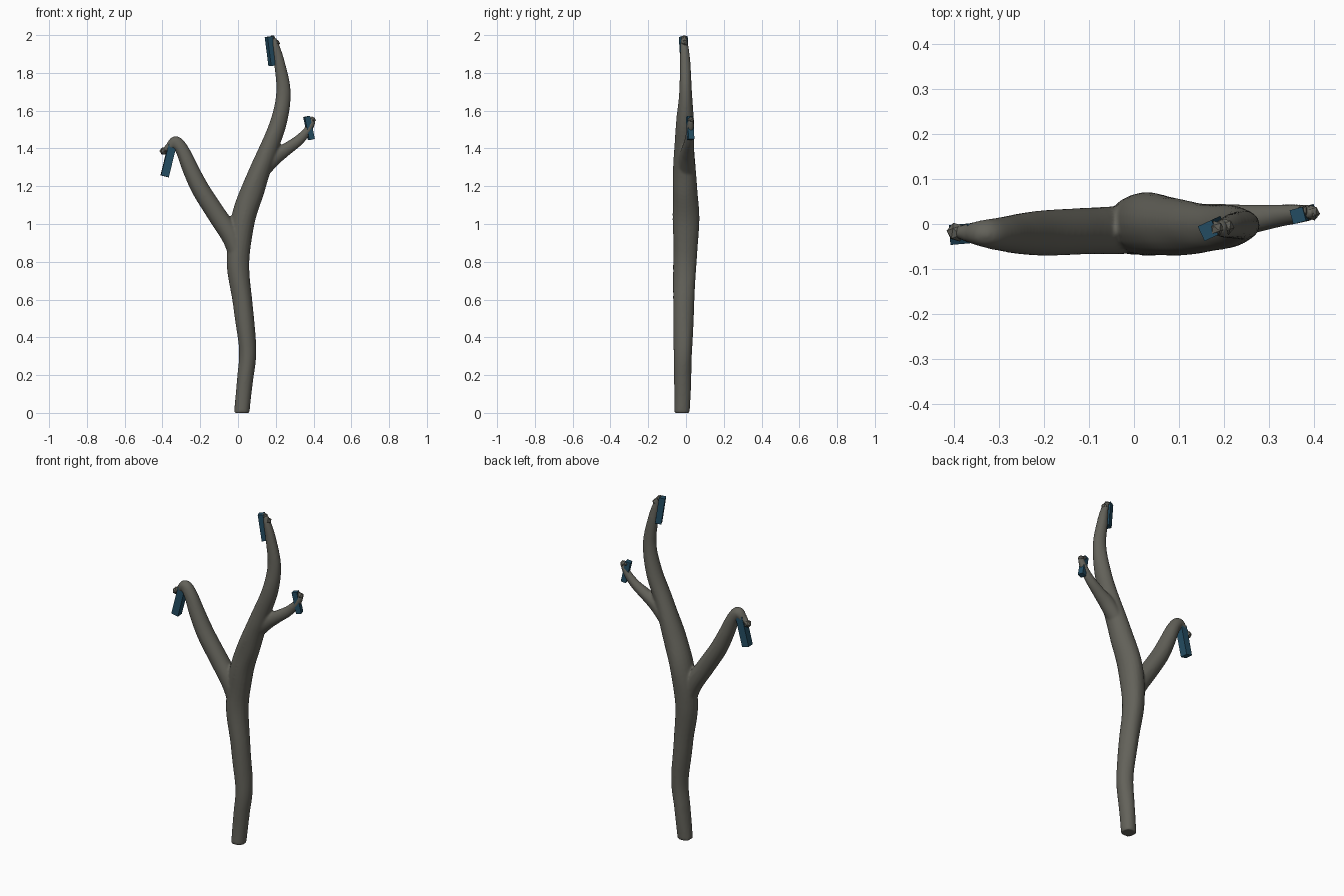
import bpy, bmesh, math
from mathutils import Vector, noise

if "Cube" in bpy.data.objects:
    bpy.data.objects.remove(bpy.data.objects["Cube"])


def material(name, rgb):
    m = bpy.data.materials.new(name)
    m.diffuse_color = (*rgb, 1)
    m.use_nodes = True
    m.node_tree.nodes["Principled BSDF"].inputs["Base Color"].default_value = m.diffuse_color
    return m


bark = material("grey bark", (0.125, 0.122, 0.102))
blue = material("dark blue", (0.018, 0.075, 0.125))


def spline(pts, steps=8):
    """Catmull-Rom through (x, y, z, radius, depth radius) points."""
    out = []
    for i in range(len(pts) - 1):
        a, b = pts[max(i - 1, 0)], pts[i]
        c, d = pts[i + 1], pts[min(i + 2, len(pts) - 1)]
        for s in range(steps):
            t = s / steps
            out.append([0.5 * (2 * q + (r - p) * t + (2 * p - 5 * q + 4 * r - u) * t * t
                               + (3 * q - p - 3 * r + u) * t ** 3)
                        for p, q, r, u in zip(a, b, c, d)])
    out.append(list(pts[-1]))
    return out


def sweep(bm, pts, flat_start=False, sides=20):
    """Tapered tube whose path bends mainly in the xz plane."""
    path = spline(pts)
    rings = []
    for i, p in enumerate(path):
        c = Vector(p[:3])
        tan = Vector(path[min(i + 1, len(path) - 1)][:3]) - Vector(path[max(i - 1, 0)][:3])
        tan.y = 0
        tan.normalize()
        if flat_start and i == 0:
            tan = Vector((0, 0, 1))
        side = Vector((tan.z, 0, -tan.x))
        ring = []
        for k in range(sides):
            a = 2 * math.pi * k / sides
            bump = 1 + 0.07 * noise.noise(Vector((math.cos(a), math.sin(a), c.z * 5 + c.x * 3)))
            ring.append(bm.verts.new(c + side * (math.cos(a) * p[3] * bump)
                                     + Vector((0, math.sin(a) * p[4] * bump, 0))))
        rings.append(ring)
    for r0, r1 in zip(rings, rings[1:]):
        for k in range(sides):
            n = (k + 1) % sides
            bm.faces.new((r0[k], r0[n], r1[n], r1[k]))
    bm.faces.new(rings[0][::-1])
    bm.faces.new(rings[-1])


def finish(bm, name, mat, smooth):
    bmesh.ops.recalc_face_normals(bm, faces=bm.faces)
    me = bpy.data.meshes.new(name)
    bm.to_mesh(me)
    bm.free()
    me.materials.append(mat)
    for f in me.polygons:
        f.use_smooth = smooth
    ob = bpy.data.objects.new(name, me)
    bpy.context.collection.objects.link(ob)
    return ob


# Trunk with its three limbs, fused into one skin
bm = bmesh.new()
sweep(bm, [(0.02, -0.022, 0.0, 0.041, 0.041), (0.038, -0.018, 0.18, 0.043, 0.046),
           (0.05, -0.016, 0.35, 0.046, 0.05), (0.025, -0.012, 0.58, 0.052, 0.056),
           (0.0, -0.006, 0.8, 0.06, 0.062), (0.022, 0.0, 1.0, 0.064, 0.07),
           (0.085, -0.005, 1.2, 0.062, 0.064), (0.15, -0.01, 1.37, 0.05, 0.056),
           (0.215, -0.005, 1.54, 0.044, 0.046), (0.241, -0.002, 1.7, 0.038, 0.034),
           (0.22, -0.004, 1.85, 0.029, 0.028), (0.2, -0.009, 1.94, 0.02, 0.022),
           (0.187, -0.01, 1.985, 0.013, 0.015)], True)
sweep(bm, [(0.005, -0.01, 0.8, 0.045, 0.05), (-0.03, -0.014, 0.92, 0.052, 0.055),
           (-0.113, -0.016, 1.05, 0.05, 0.052), (-0.195, -0.02, 1.18, 0.048, 0.05),
           (-0.25, -0.022, 1.29, 0.043, 0.045), (-0.295, -0.022, 1.39, 0.036, 0.037),
           (-0.33, -0.021, 1.432, 0.033, 0.031), (-0.362, -0.02, 1.41, 0.022, 0.023),
           (-0.394, -0.018, 1.387, 0.013, 0.013)])
sweep(bm, [(0.13, 0.0, 1.28, 0.038, 0.045), (0.19, 0.003, 1.35, 0.041, 0.043),
           (0.25, 0.009, 1.392, 0.034, 0.035), (0.32, 0.018, 1.442, 0.028, 0.025),
           (0.37, 0.023, 1.497, 0.022, 0.02), (0.393, 0.025, 1.545, 0.017, 0.016),
           (0.382, 0.025, 1.562, 0.012, 0.012)])
tree = finish(bm, "forked_branch", bark, True)
mod = tree.modifiers.new("fuse", 'REMESH')
mod.mode = 'VOXEL'
mod.voxel_size = 0.007
mod.use_smooth_shade = True
mod = tree.modifiers.new("soften", 'SMOOTH')
mod.factor = 0.5
mod.iterations = 3

# Blue tags hung on the tips: centre, size, tilt in front view, turn about z
tags = [("left", (-0.368, -0.021, 1.336), (0.042, 0.044, 0.172), 14, 5),
        ("top", (0.174, -0.01, 1.915), (0.034, 0.036, 0.155), -8, 25),
        ("right", (0.376, 0.022, 1.508), (0.03, 0.032, 0.125), -12, 15)]
for label, loc, size, tilt, turn in tags:
    bm = bmesh.new()
    bmesh.ops.create_cube(bm, size=1)
    bmesh.ops.scale(bm, vec=size, verts=bm.verts)
    ob = finish(bm, label + "_tag", blue, False)
    ob.location = loc
    ob.rotation_euler = (0, math.radians(tilt), math.radians(turn))

# Faceted knobs where the twig ends poke out of the tags
knobs = [("left", (-0.394, -0.018, 1.386), 0.022), ("top", (0.182, -0.01, 1.982), 0.018),
         ("top_side", (0.204, -0.006, 1.957), 0.019), ("right", (0.395, 0.025, 1.55), 0.018),
         ("right_side", (0.374, 0.028, 1.556), 0.015)]
for label, loc, r in knobs:
    bm = bmesh.new()
    bmesh.ops.create_icosphere(bm, subdivisions=1, radius=r)
    ob = finish(bm, label + "_knob", bark, False)
    ob.location = loc
    ob.rotation_euler = (0.3, 0.5, 0)
